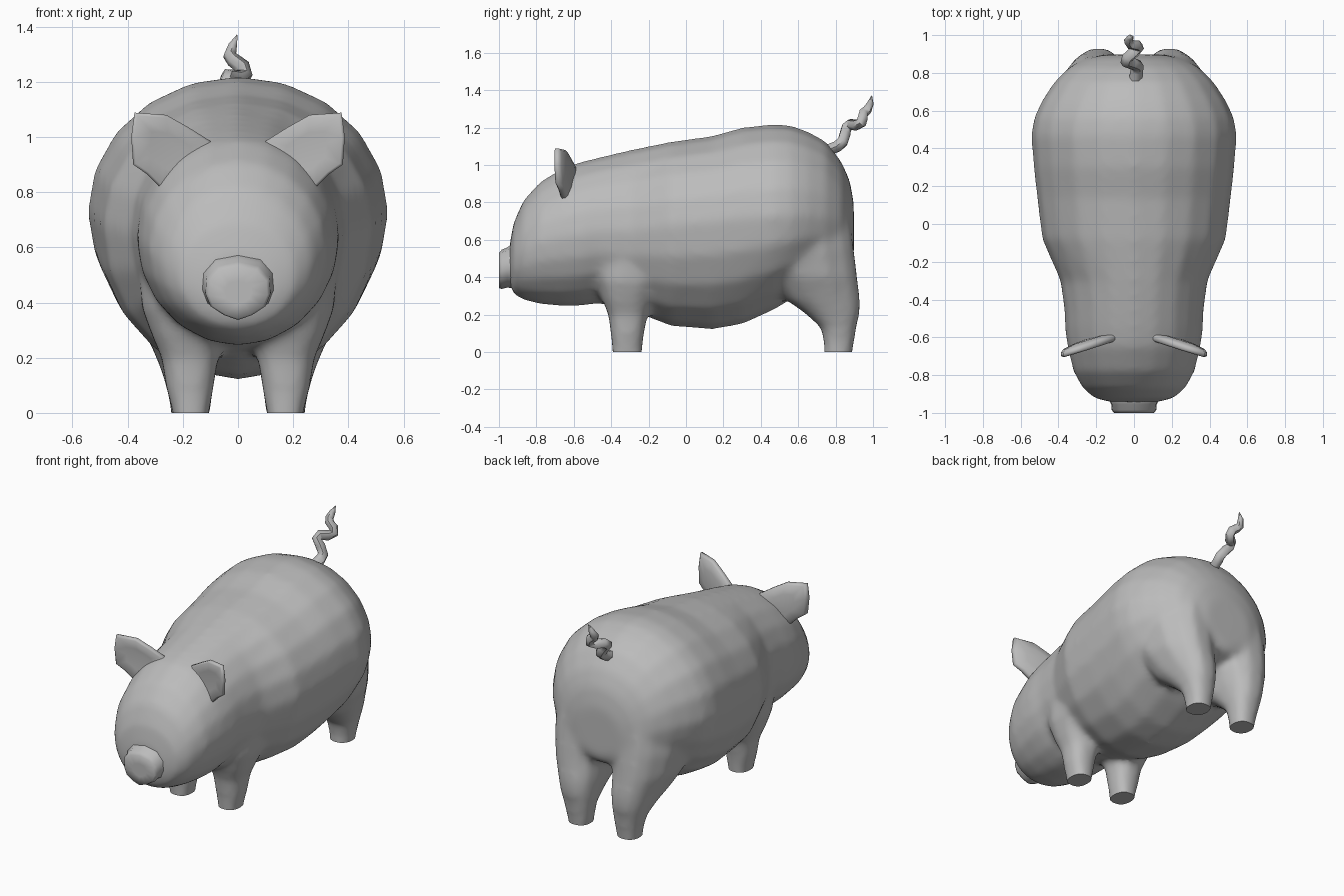
import bpy, bmesh, math
from mathutils import Vector

if "Cube" in bpy.data.objects:
    bpy.data.objects.remove(bpy.data.objects["Cube"])

skin = bpy.data.materials.new("plain grey")
skin.diffuse_color = (0.5, 0.5, 0.5, 1)
skin.use_nodes = True
skin.node_tree.nodes["Principled BSDF"].inputs["Base Color"].default_value = skin.diffuse_color


def loft(bm, rings):
    """Closed skin over rings of equal point count."""
    vr = [[bm.verts.new(p) for p in r] for r in rings]
    n = len(vr[0])
    for a, b in zip(vr, vr[1:]):
        for i in range(n):
            bm.faces.new((a[i], a[(i + 1) % n], b[(i + 1) % n], b[i]))
    bm.faces.new(vr[0][::-1])
    bm.faces.new(vr[-1])


def finish(bm, name, angle=50):
    bmesh.ops.recalc_face_normals(bm, faces=bm.faces[:])
    me = bpy.data.meshes.new(name)
    bm.to_mesh(me)
    bm.free()
    ob = bpy.data.objects.new(name, me)
    bpy.context.collection.objects.link(ob)
    me.materials.append(skin)
    shade(ob, angle)
    return ob


def shade(ob, angle):
    bpy.ops.object.select_all(action='DESELECT')
    ob.select_set(True)
    bpy.context.view_layer.objects.active = ob
    bpy.ops.object.shade_smooth_by_angle(angle=math.radians(angle))


def body_ring(y, w, top, bottom, mid, n=20):
    """Upright egg section: half width, top, bottom, height of widest point."""
    pts = []
    for i in range(n):
        a = math.tau * i / n
        s = math.sin(a)
        pts.append((w * math.cos(a), y, mid + s * ((top - mid) if s > 0 else (mid - bottom))))
    return pts


def leg_ring(side, z, x0, x1, y0, y1, taper=0, n=12):
    """Flat, slightly squared section of a leg; taper narrows its outer back corner."""
    pts = []
    for i in range(n):
        a = math.tau * (i + .5) / n
        c, s = (math.copysign(abs(v) ** 0.8, v) for v in (math.cos(a), math.sin(a)))
        if c > 0 and s > 0:
            c *= 1 - taper * s
        pts.append((side * ((x0 + x1) / 2 + c * (x1 - x0) / 2), (y0 + y1) / 2 + s * (y1 - y0) / 2, z))
    return pts


# Torso and head: y, half width, top, bottom, widest height
torso = [(-.942, .13, .58, .36, .47), (-.922, .21, .69, .308, .50), (-.87, .273, .81, .278, .54),
         (-.78, .322, .91, .256, .59), (-.65, .353, .99, .243, .62), (-.55, .367, 1.02, .247, .63),
         (-.47, .368, 1.04, .26, .65), (-.3, .39, 1.08, .223, .65), (-.08, .487, 1.125, .138, .68),
         (.14, .514, 1.155, .12, .70), (.3, .532, 1.20, .148, .72), (.47, .546, 1.22, .225, .73),
         (.56, .531, 1.212, .28, .73), (.65, .49, 1.18, .34, .73), (.75, .425, 1.125, .39, .72),
         (.83, .345, 1.02, .42, .70), (.875, .255, .92, .44, .67), (.897, .17, .80, .48, .64)]
# Legs: z, inner x, outer x, front y, back y, taper
front_leg = [(-.05, .108, .234, -.395, -.235, 0), (.02, .1, .242, -.398, -.232, 0),
             (.08, .088, .26, -.402, -.225, 0), (.2, .07, .28, -.418, -.205, 0),
             (.28, .05, .315, -.45, -.18, 0), (.38, .05, .352, -.48, -.12, 0),
             (.5, .08, .362, -.47, -.10, 0), (.62, .12, .34, -.40, -.14, 0)]
hind_leg = [(-.05, .108, .238, .735, .885, 0), (.04, .095, .25, .738, .898, 0), (.13, .08, .272, .72, .912, 0),
            (.21, .065, .305, .63, .932, .1), (.28, .05, .34, .53, .934, .2), (.4, .035, .405, .45, .92, .35),
            (.55, .02, .445, .41, .902, .45), (.72, .02, .44, .44, .88, .55), (.9, .05, .34, .52, .80, .6)]

bm = bmesh.new()
loft(bm, [body_ring(*r) for r in torso])
for side in (-1, 1):
    for leg in (front_leg, hind_leg):
        loft(bm, [leg_ring(side, *r) for r in leg])
body = finish(bm, "body_with_legs")

# Blend torso and legs into one soft skin
mod = body.modifiers.new("blend", 'REMESH')
mod.mode = 'VOXEL'
mod.voxel_size = 0.02
mod.use_smooth_shade = True
mod = body.modifiers.new("soften", 'SMOOTH')
mod.factor = 0.5
mod.iterations = 12
for m in list(body.modifiers):
    bpy.ops.object.modifier_apply(modifier=m.name)

# Cut the soles flat on the ground
bm = bmesh.new()
bm.from_mesh(body.data)
cut = bmesh.ops.bisect_plane(bm, geom=bm.verts[:] + bm.edges[:] + bm.faces[:],
                             plane_co=(0, 0, 0), plane_no=(0, 0, 1), clear_inner=True)
edges = [e for e in cut["geom_cut"] if isinstance(e, bmesh.types.BMEdge)]
bmesh.ops.holes_fill(bm, edges=edges, sides=0)
bmesh.ops.recalc_face_normals(bm, faces=bm.faces[:])
bm.to_mesh(body.data)
bm.free()
body.data.materials.clear()
body.data.materials.append(skin)
shade(body, 50)

# Snout: a short soft-edged disc with a pointed lower lip
outline = [(0, .335), (.05, .352), (.1, .385), (.118, .43), (.114, .485), (.075, .53), (0, .545)]
outline += [(-x, z) for x, z in outline[-2:0:-1]]
bm = bmesh.new()
rings = []
for y, s, dz in ((-.88, 1.1, .022), (-.938, 1.1, .018), (-.955, 1.02, .012), (-.985, 1.0, .002),
                 (-1.0, .9, -.004), (-1.0, .4, -.004)):
    rings.append([(x * s, y, .44 + (z - .44) * s + dz) for x, z in outline])
loft(bm, rings)
finish(bm, "snout", 75)

# Ears: leaning leaves whose base sinks into the head, mirrored left and right
ear = [(.08, .92), (.10, .985), (.18, 1.035), (.26, 1.08), (.375, 1.088), (.387, 1.0),
       (.38, .90), (.33, .865), (.285, .82), (.22, .80), (.14, .83)]
for side, name in ((-1, "ear_right"), (1, "ear_left")):
    bm = bmesh.new()
    mid = Vector((.25, .95))
    rings = []
    for dy, s in ((-.010, .5), (-.016, .92), (-.008, 1), (.010, 1), (.022, .92), (.034, .5)):
        ring = []
        for x, z in ear:
            p = mid + (Vector((x, z)) - mid) * s
            y = -.612 - .30 * (p.x - .13) - .04 * (p.y - .95) + dy
            ring.append((side * p.x, y, p.y))
        rings.append(ring)
    loft(bm, rings)
    finish(bm, name, 80)

# Curly tail: swept tube with a tapering tip
path = [(.005, .75, 1.075, .034), (.015, .81, 1.1, .034), (.018, .838, 1.125, .033),
        (-.01, .85, 1.165, .032), (-.042, .858, 1.2, .031), (-.035, .88, 1.217, .031),
        (.0, .91, 1.213, .031), (.024, .937, 1.225, .03), (.015, .946, 1.255, .029),
        (-.016, .95, 1.278, .027), (-.03, .97, 1.296, .025), (-.02, .986, 1.33, .018),
        (-.003, .993, 1.37, .002)]
cu = bpy.data.curves.new("tail", 'CURVE')
cu.dimensions = '3D'
cu.bevel_depth = 1.0
cu.bevel_resolution = 1
cu.use_fill_caps = True
sp = cu.splines.new('POLY')
sp.points.add(len(path) - 1)
for pt, (x, y, z, r) in zip(sp.points, path):
    pt.co = (x, y, z, 1)
    pt.radius = r
tail = bpy.data.objects.new("tail", cu)
bpy.context.collection.objects.link(tail)
cu.materials.append(skin)
bpy.ops.object.select_all(action='DESELECT')
tail.select_set(True)
bpy.context.view_layer.objects.active = tail
bpy.ops.object.convert(target='MESH')
shade(bpy.context.view_layer.objects.active, 60)
